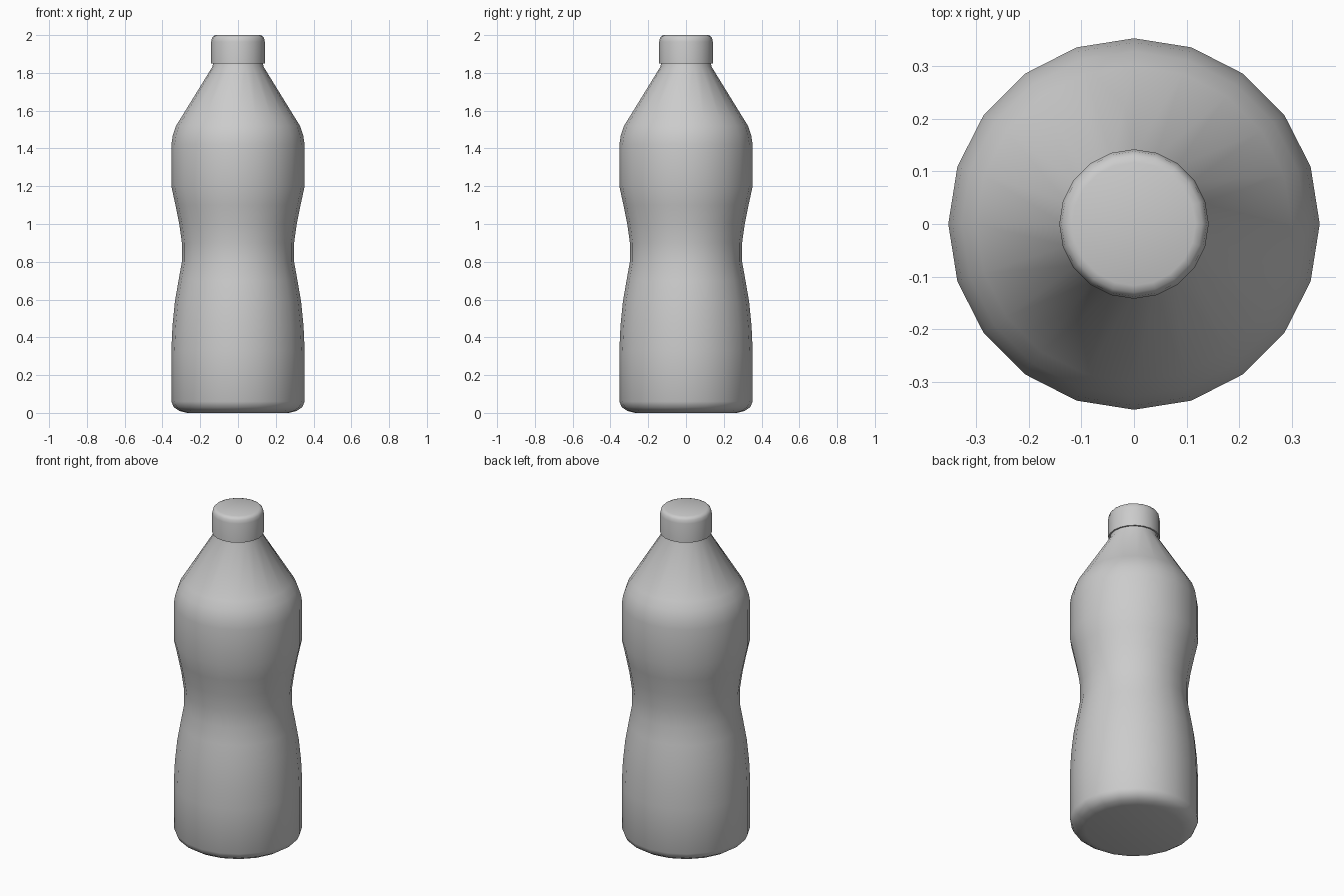
import bpy, bmesh, math

if "Cube" in bpy.data.objects:
    bpy.data.objects.remove(bpy.data.objects["Cube"])

SIDES = 20


def lathe(name, profile):
    """Revolve (radius, z) points around z, closing both ends with a flat face."""
    bm = bmesh.new()
    rings = []
    for r, z in profile:
        rings.append([bm.verts.new((r * math.cos(i * math.tau / SIDES),
                                    r * math.sin(i * math.tau / SIDES), z))
                      for i in range(SIDES)])
    for a, b in zip(rings, rings[1:]):
        for i in range(SIDES):
            j = (i + 1) % SIDES
            bm.faces.new((a[i], a[j], b[j], b[i]))
    bm.faces.new(rings[0][::-1])
    bm.faces.new(rings[-1])
    mesh = bpy.data.meshes.new(name)
    bm.to_mesh(mesh)
    bm.free()
    obj = bpy.data.objects.new(name, mesh)
    bpy.context.collection.objects.link(obj)
    bpy.ops.object.select_all(action='DESELECT')
    obj.select_set(True)
    bpy.context.view_layer.objects.active = obj
    bpy.ops.object.shade_smooth_by_angle(angle=math.radians(50))
    return obj


# Bottle body: rounded base, pinched waist, rounded shoulder, short neck
lathe("bottle_body", [
    (0.27, 0.0), (0.31, 0.01), (0.34, 0.03), (0.353, 0.06),
    (0.353, 0.33), (0.347, 0.46), (0.334, 0.59), (0.315, 0.70),
    (0.297, 0.80), (0.297, 0.90), (0.311, 1.00), (0.331, 1.10),
    (0.353, 1.20), (0.353, 1.42), (0.345, 1.47), (0.328, 1.52),
    (0.30, 1.565), (0.134, 1.835), (0.132, 1.87),
])

# Screw cap: straight wall with a rounded top edge
lathe("cap", [
    (0.142, 1.85), (0.142, 1.965), (0.138, 1.985), (0.13, 1.995), (0.117, 2.0),
])
